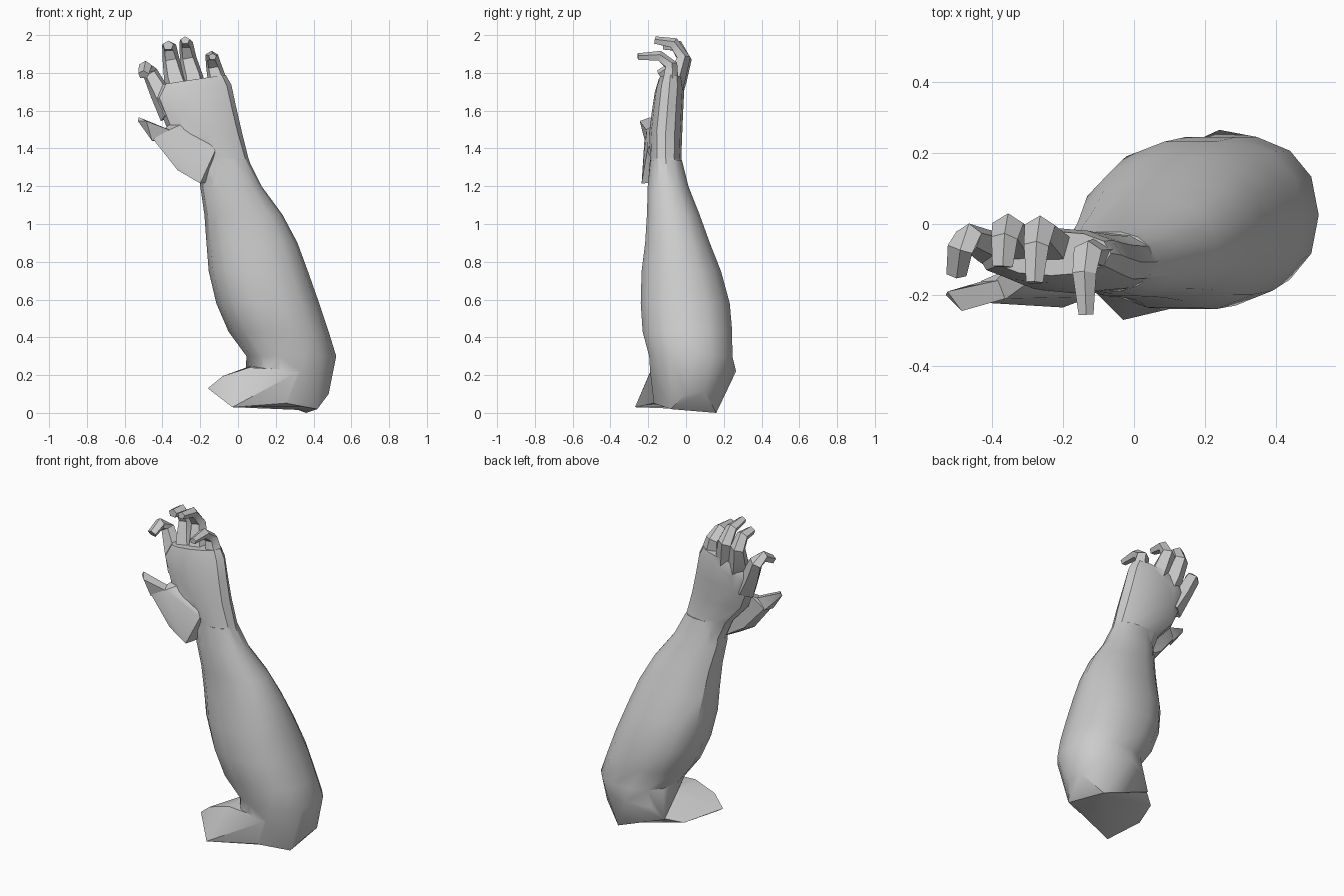
import bpy, bmesh, math
from mathutils import Vector

skin = bpy.data.materials.new("plain grey")
skin.diffuse_color = (0.6, 0.6, 0.6, 1)
parts = []


def select_only(ob):
    bpy.ops.object.select_all(action='DESELECT')
    ob.select_set(True)
    bpy.context.view_layer.objects.active = ob


def finish(name, bm):
    bmesh.ops.recalc_face_normals(bm, faces=bm.faces)
    mesh = bpy.data.meshes.new(name)
    bm.to_mesh(mesh)
    bm.free()
    mesh.materials.append(skin)
    ob = bpy.data.objects.new(name, mesh)
    bpy.context.collection.objects.link(ob)
    parts.append(ob)
    return ob


def loft(name, rings):
    """Skin a list of equal-length point rings and close both ends."""
    bm = bmesh.new()
    rows = [[bm.verts.new(p) for p in ring] for ring in rings]
    n = len(rows[0])
    for a, b in zip(rows, rows[1:]):
        for i in range(n):
            j = (i + 1) % n
            bm.faces.new((a[i], a[j], b[j], b[i]))
    bm.faces.new(rows[0][::-1])
    bm.faces.new(rows[-1])
    return finish(name, bm)


def level_ring(z, x0, x1, y0, y1, tilt=0.0, n=14, power=0.88):
    """Rounded ring at height z filling the given x and y limits."""
    pts = []
    for i in range(n):
        a = 2 * math.pi * i / n
        c, s = math.cos(a), math.sin(a)
        dx = math.copysign(abs(c) ** power, c) * (x1 - x0) / 2
        dy = math.copysign(abs(s) ** power, s) * (y1 - y0) / 2
        pts.append(((x0 + x1) / 2 + dx, (y0 + y1) / 2 + dy, z + tilt * dx))
    return pts


def tube(name, path, n=5):
    """Faceted tapering limb along a path of (x, y, z, radius)."""
    pts = [Vector(p[:3]) for p in path]
    rings = []
    for i, p in enumerate(pts):
        d = (pts[min(i + 1, len(pts) - 1)] - pts[max(i - 1, 0)]).normalized()
        side = Vector((1, 0, 0))
        side = (side - d * side.dot(d)).normalized()
        up = d.cross(side)
        r = path[i][3]
        rings.append([p + side * (r * math.cos(2 * math.pi * k / n + 0.3))
                      + up * (0.85 * r * math.sin(2 * math.pi * k / n + 0.3))
                      for k in range(n)])
    return loft(name, rings)


def hull(name, points):
    bm = bmesh.new()
    for p in points:
        bm.verts.new(p)
    bmesh.ops.convex_hull(bm, input=bm.verts)
    loose = [v for v in bm.verts if not v.link_faces]
    bmesh.ops.delete(bm, geom=loose, context='VERTS')
    return finish(name, bm)


# Forearm, from the elbow up to the wrist
elbow_ring = (0.30, 0.045, 0.52, -0.20, 0.25)
forearm = loft("forearm", [level_ring(*r) for r in (
    (0.24, 0.12, 0.45, -0.14, 0.18),
    elbow_ring,
    (0.43, -0.05, 0.48, -0.235, 0.25),
    (0.58, -0.115, 0.43, -0.245, 0.237),
    (0.75, -0.155, 0.37, -0.24, 0.19),
    (0.90, -0.167, 0.315, -0.22, 0.13),
    (1.05, -0.178, 0.235, -0.21, 0.075),
    (1.20, -0.20, 0.125, -0.205, 0.015),
    (1.34, -0.20, 0.055, -0.19, -0.02))])

# Elbow with a flat slanted underside
hull("elbow", level_ring(*elbow_ring) + [
    (0.36, 0.16, 0.0), (0.42, -0.08, 0.02), (0.26, -0.17, 0.05),
    (0.48, 0.0, 0.10), (0.48, 0.10, 0.11), (0.24, 0.265, 0.22),
    (0.40, 0.215, 0.21), (0.33, -0.19, 0.22), (0.14, -0.17, 0.22),
    (0.035, 0.165, 0.125), (0.10, 0.20, 0.20)])

# Upper arm stump, cut off on a slant
hull("upper_arm_stump", [
    (-0.16, -0.14, 0.13), (-0.08, -0.17, 0.195), (-0.03, -0.27, 0.03),
    (0.06, -0.18, 0.24), (0.33, -0.185, 0.225), (0.26, -0.168, 0.052),
    (0.40, -0.06, 0.032), (0.07, 0.0, 0.25), (-0.05, 0.09, 0.10),
    (0.04, 0.16, 0.128), (0.34, 0.14, 0.015), (0.38, 0.10, 0.20)])

# Palm, leaning sideways up to the knuckles
loft("palm", [level_ring(*r, n=12) for r in (
    (1.22, -0.195, 0.10, -0.20, 0.0),
    (1.35, -0.25, 0.055, -0.19, -0.025),
    (1.48, -0.36, 0.02, -0.195, -0.02, 0.05),
    (1.60, -0.405, -0.01, -0.18, -0.015, 0.1),
    (1.70, -0.44, -0.035, -0.165, -0.01, 0.18),
    (1.765, -0.40, -0.065, -0.145, -0.02, 0.15))])

# Thumb with the fleshy base
hull("thumb_base", [
    (-0.20, -0.235, 1.215), (-0.16, -0.12, 1.22), (-0.32, -0.225, 1.285),
    (-0.31, -0.13, 1.31), (-0.45, -0.22, 1.45), (-0.43, -0.16, 1.45),
    (-0.36, -0.21, 1.50), (-0.36, -0.13, 1.53), (-0.12, -0.205, 1.39),
    (-0.25, -0.13, 1.55)])
hull("thumb_tip", [
    (-0.455, -0.218, 1.44), (-0.43, -0.162, 1.44), (-0.355, -0.208, 1.495),
    (-0.365, -0.155, 1.50), (-0.525, -0.19, 1.565), (-0.485, -0.245, 1.545),
    (-0.53, -0.20, 1.545), (-0.465, -0.19, 1.54)])

# Curled fingers
fingers = {
    "index_finger": ((-0.35, -0.09, 1.58, 0.07), (-0.415, -0.06, 1.70, 0.055),
                     (-0.465, -0.035, 1.80, 0.043), (-0.49, -0.07, 1.832, 0.038),
                     (-0.50, -0.14, 1.79, 0.03)),
    "middle_finger": ((-0.30, -0.085, 1.66, 0.07), (-0.335, -0.045, 1.77, 0.06),
                      (-0.355, -0.01, 1.87, 0.047), (-0.365, -0.045, 1.94, 0.039),
                      (-0.37, -0.12, 1.945, 0.03)),
    "ring_finger": ((-0.22, -0.085, 1.68, 0.07), (-0.24, -0.05, 1.78, 0.058),
                    (-0.265, -0.015, 1.88, 0.046), (-0.275, -0.065, 1.956, 0.037),
                    (-0.28, -0.165, 1.972, 0.025)),
    "little_finger": ((-0.09, -0.095, 1.65, 0.055), (-0.11, -0.085, 1.76, 0.053),
                      (-0.13, -0.08, 1.84, 0.042), (-0.14, -0.14, 1.888, 0.035),
                      (-0.135, -0.255, 1.885, 0.022)),
}
for name, path in fingers.items():
    tube(name, path)

# Merge the parts into one continuous skin
select_only(forearm)
for ob in parts[1:]:
    mod = forearm.modifiers.new("union", 'BOOLEAN')
    mod.operation = 'UNION'
    mod.solver = 'EXACT'
    mod.object = ob
    bpy.ops.object.modifier_apply(modifier=mod.name)
    bpy.data.objects.remove(ob)
forearm.name = "arm_and_hand"
bpy.ops.object.shade_smooth_by_angle(angle=math.radians(32))
